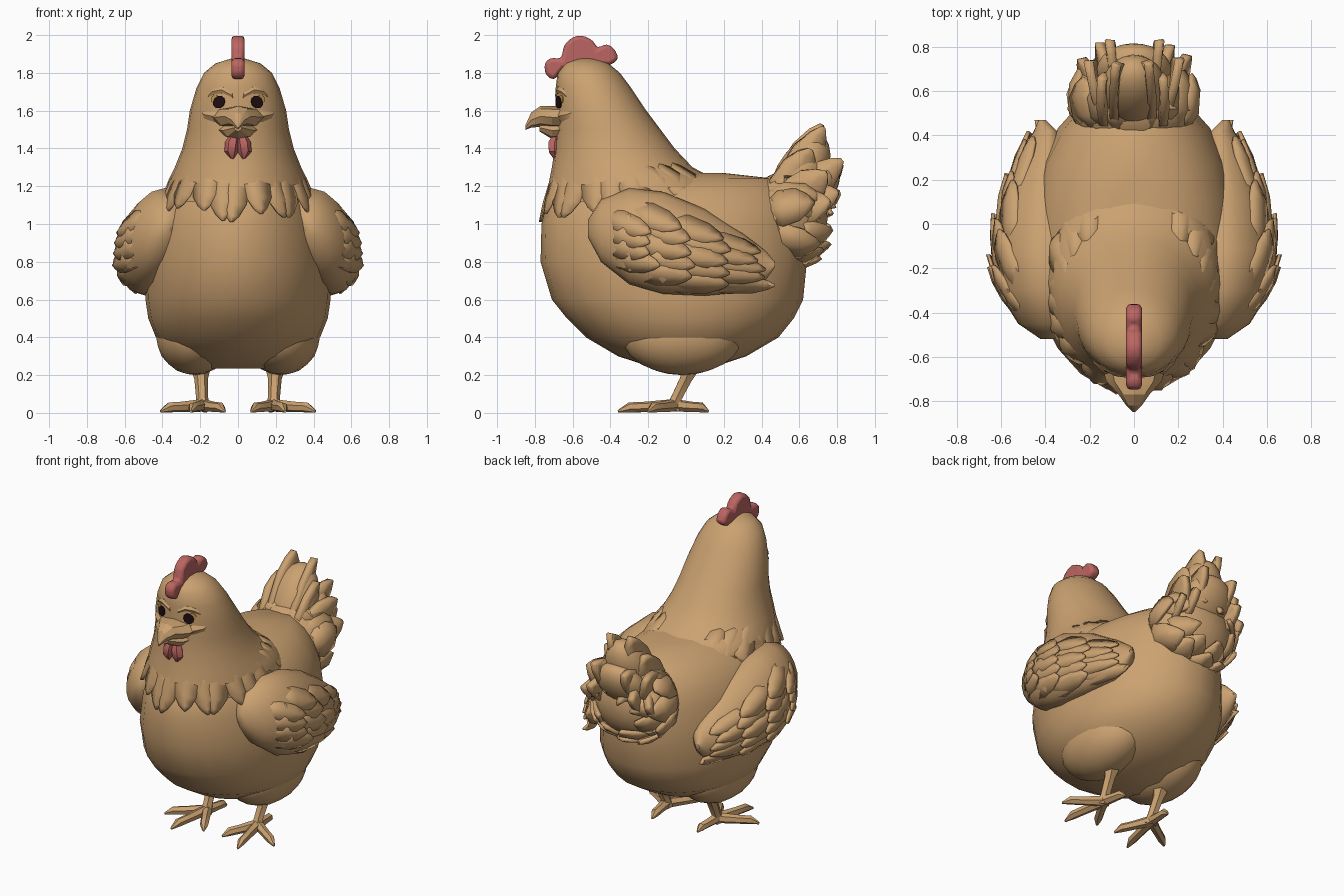
import bpy, bmesh, math, random
from mathutils import Vector as V, Matrix

random.seed(4)
if "Cube" in bpy.data.objects:
    bpy.data.objects.remove(bpy.data.objects["Cube"])


def material(name, rgb):
    m = bpy.data.materials.new(name)
    m.use_nodes = True
    m.diffuse_color = (*rgb, 1)
    m.node_tree.nodes["Principled BSDF"].inputs["Base Color"].default_value = (*rgb, 1)
    return m


TAN = material("tan_feather", (0.60, 0.36, 0.165))
RED = material("comb_red", (0.50, 0.13, 0.12))
DARK = material("eye_dark", (0.015, 0.004, 0.006))
AMBER = material("eye_amber", (0.50, 0.31, 0.08))


def finish(bm, name, mat, mirror=False, thick=0, angle=40, bevel=0):
    bmesh.ops.recalc_face_normals(bm, faces=bm.faces)
    me = bpy.data.meshes.new(name)
    bm.to_mesh(me)
    bm.free()
    me.materials.append(mat)
    ob = bpy.data.objects.new(name, me)
    bpy.context.collection.objects.link(ob)
    bpy.ops.object.select_all(action='DESELECT')
    ob.select_set(True)
    bpy.context.view_layer.objects.active = ob
    bpy.ops.object.shade_smooth_by_angle(angle=math.radians(angle))
    if thick:
        mod = ob.modifiers.new("thickness", 'SOLIDIFY')
        mod.thickness, mod.offset = thick, 0
    if bevel:
        mod = ob.modifiers.new("rounding", 'BEVEL')
        mod.width, mod.segments = bevel, 2
    if mirror:
        ob.modifiers.new("mirror", 'MIRROR')


def ring(c, a, b, n):
    angles = [2 * math.pi * i / n for i in range(n)]
    return [V(c) + V(a) * math.cos(t) + V(b) * math.sin(t) for t in angles]


def loft(bm, rings):
    rows = [[bm.verts.new(p) for p in r] for r in rings]
    n = len(rows[0])
    for lo, hi in zip(rows, rows[1:]):
        for i in range(n):
            bm.faces.new((lo[i], lo[(i + 1) % n], hi[(i + 1) % n], hi[i]))
    bm.faces.new(rows[0])
    bm.faces.new(rows[-1])


def tube(bm, points, radii, n=6):
    points = [V(p) for p in points]
    d = (points[-1] - points[0]).normalized()
    a = d.cross(V((0.3, 0.2, 1)) if abs(d.z) < 0.8 else V((0, 1, 0))).normalized()
    loft(bm, [ring(p, a * r, d.cross(a) * r, n) for p, r in zip(points, radii)])


def ball(bm, c, r, tilt=0):
    m = Matrix.Translation(c) @ Matrix.Rotation(tilt, 4, 'X') @ Matrix.Diagonal((*r, 1))
    bmesh.ops.create_icosphere(bm, subdivisions=3, radius=1, matrix=m)


def lookup(table, key):
    key = min(max(key, table[0][0]), table[-1][0])
    for lo, hi in zip(table, table[1:]):
        if key <= hi[0]:
            t = (key - lo[0]) / (hi[0] - lo[0])
            return [p + (q - p) * t for p, q in zip(lo[1:], hi[1:])]


def feather(bm, place, start, aim, length, width, lift=0.02):
    """Pointed blade rising out of the surface given by place(u, v, height)."""
    aim = V(aim).normalized()
    side = V((-aim.y, aim.x))
    old = None
    for t, w in ((0, .6), (.35, 1), (.7, .85), (.9, .45), (1, .08)):
        row = []
        for s in (-1, 0, 1):
            p = V(start) + aim * length * t + side * s * w * width
            row.append(bm.verts.new(place(p.x, p.y, (lift + .02) * t - .02 + (.006 if s == 0 else 0))))
        if old:
            for i in (0, 1):
                bm.faces.new((old[i], old[i + 1], row[i + 1], row[i]))
        old = row


# Body: height, front, back, half width
body = [(.235, -.16, .12, .19), (.3, -.36, .32, .32), (.4, -.53, .49, .435),
        (.5, -.63, .57, .475), (.6, -.71, .62, .49), (.8, -.77, .64, .485),
        (1.0, -.765, .63, .45), (1.1, -.74, .60, .405), (1.18, -.68, .55, .34),
        (1.24, -.5, .47, .24), (1.27, -.4, .2, .13)]
bm = bmesh.new()
loft(bm, [ring((0, (f + b) / 2, z), (w, 0, 0), (0, (b - f) / 2, 0), 24)
          for z, f, b, w in body])
finish(bm, "body", TAN)

bm = bmesh.new()
ball(bm, (.23, -.02, .41), (.205, .32, .21))
finish(bm, "thigh", TAN, mirror=True)

# Neck and head: height, front, back, half width
neck = [(1.0, -.765, .24, .41), (1.12, -.75, .23, .40), (1.2, -.73, .2, .38),
        (1.25, -.72, .13, .36), (1.3, -.71, .035, .335), (1.4, -.695, -.06, .295),
        (1.5, -.69, -.135, .27), (1.6, -.69, -.21, .255), (1.72, -.69, -.29, .22),
        (1.8, -.68, -.35, .18), (1.85, -.64, -.41, .12), (1.875, -.58, -.48, .04)]
bm = bmesh.new()
loft(bm, [ring((0, (f + b) / 2, z), (w, 0, 0), (0, (b - f) / 2, 0), 24)
          for z, f, b, w in neck[1:]])
finish(bm, "neck_and_head", TAN)


def on_neck(u, z, h):
    f, b, w = lookup(neck, z)
    a = u / .35
    return V(((w + h) * math.sin(a), (f + b) / 2 - ((b - f) / 2 + h) * math.cos(a), z))


bm = bmesh.new()
for i in range(19):
    u = (i / 18 - .5) * 1.7
    length = .3 - .1 * abs(u) + random.uniform(-.035, .035)
    feather(bm, on_neck, (u, 1.33), (random.uniform(-.15, .15), -1), length, .07, .006)
finish(bm, "neck_feathers", TAN, thick=.01)

# Wings: depth, bottom, top, inner side, outer side; LEAN tips the top inwards
LEAN = .05
wing = [(-.52, .93, 1.02, .36, .42), (-.45, .8, 1.13, .28, .52), (-.3, .68, 1.19, .27, .61),
        (-.12, .63, 1.17, .27, .635), (.1, .62, 1.08, .28, .60), (.3, .64, .95, .32, .52),
        (.42, .70, .86, .35, .45), (.47, .77, .8, .40, .43)]
bm = bmesh.new()
loft(bm, [ring(((i + o) / 2, y, (lo + hi) / 2), ((o - i) / 2, 0, 0),
               (-LEAN * (hi - lo) / .5, 0, (hi - lo) / 2), 16) for y, lo, hi, i, o in wing])
finish(bm, "wing", TAN, mirror=True)


def on_wing(y, z, h):
    lo, hi, i, o = lookup(wing, y)
    d = min(1, max(-1, (z - (lo + hi) / 2) / ((hi - lo) / 2)))
    x = (i + o) / 2 + (o - i) / 2 * math.sqrt(1 - d * d) - LEAN * (hi - lo) / .5 * d
    return V((x + h, y, z))


bm = bmesh.new()
for y, low, high, count, length, width in ((.06, .69, .93, 5, .36, .05), (-.1, .70, 1.02, 5, .34, .06),
                                           (-.26, .75, 1.08, 5, .3, .065), (-.4, .82, 1.04, 4, .24, .06)):
    for i in range(count):
        z = low + (high - low) * i / (count - 1)
        feather(bm, on_wing, (y + random.uniform(-.03, .03), z), (1, (.76 - z) * .9 - .1),
                length + random.uniform(-.04, .04), width, .018)
finish(bm, "wing_feathers", TAN, mirror=True, thick=.014)

# Tail: soft rump wrapped in feathers, with an upright fan above it
RUMP, SIZE = V((0, .53, 1.03)), V((.285, .22, .25))
bm = bmesh.new()
ball(bm, RUMP, SIZE)
ball(bm, (0, .6, 1.25), (.15, .13, .25), -.5)
ball(bm, (0, .69, 1.19), (.17, .1, .17), -.6)
finish(bm, "rump", TAN)


def on_rump(u, v, h):
    a, t = u / .25, v / .25
    return RUMP + V(((SIZE.x + h) * math.sin(a) * math.cos(t), (SIZE.y + h) * math.sin(t),
                     (SIZE.z + h) * math.cos(a) * math.cos(t)))


bm = bmesh.new()
for start, count, length in ((-.13, 11, .3), (.06, 8, .24)):
    for i in range(count):
        u = (i + .5) / count * math.tau * .25
        feather(bm, on_rump, (u, start), (random.uniform(-.2, .2), 1),
                length + random.uniform(-.04, .04), .1, .035)
finish(bm, "rump_feathers", TAN, thick=.025)

bm = bmesh.new()
for s in (-1, 1):
    for x, y, z, width in ((.05, .71, 1.525, .1), (.12, .64, 1.4, .11), (.08, .83, 1.33, .1),
                           (.18, .74, 1.27, .11), (.14, .82, 1.17, .1), (.21, .76, 1.1, .1)):
        tip = V((s * x, y, z)) + V([random.uniform(-.012, .012) for _ in range(3)])
        root = V((s * (.05 + x * .5), .48, 1.06))
        aim = (tip - root).normalized()
        out = V((s, .5, .4))
        out = (out - aim * out.dot(aim)).normalized()
        across = out.cross(aim)
        feather(bm, lambda u, v, h: root + aim * u + across * v + out * h,
                (0, 0), (1, 0), (tip - root).length, width)
finish(bm, "tail_feathers", TAN, thick=.04)

# Beak: depth, height, half width, half height
for name, rows in (("upper_beak", [(-.63, 1.565, .15, .06), (-.71, 1.565, .125, .06), (-.77, 1.57, .07, .055),
                                   (-.82, 1.55, .035, .04), (-.85, 1.51, .004, .012)]),
                   ("lower_beak", [(-.63, 1.5, .12, .05), (-.71, 1.495, .08, .045), (-.775, 1.51, .02, .02)])):
    bm = bmesh.new()
    loft(bm, [ring((0, y, z), (w, 0, 0), (0, 0, h), 8) for y, z, w, h in rows])
    finish(bm, name, TAN, angle=25)

# Eyes, brows and cheeks
for name, u, z, radius, height, mat in (("eye", .148, 1.645, .034, .008, DARK),
                                        ("eye_corner", .19, 1.662, .022, .005, AMBER)):
    bm = bmesh.new()
    c = on_neck(u, z, 0)
    side = (on_neck(u + .02, z, 0) - on_neck(u - .02, z, 0)).normalized()
    up = (on_neck(u, z + .02, 0) - on_neck(u, z - .02, 0)).normalized()
    out = side.cross(up)
    loft(bm, [ring(c + out * h, side * radius, up * radius, 10) for h in (0, height)])
    finish(bm, name, mat, mirror=True)

bm = bmesh.new()
tube(bm, [on_neck(u, z, -.008) for u, z in ((.04, 1.68), (.13, 1.71), (.22, 1.70), (.3, 1.66))],
     (.015, .02, .018, .005))
tube(bm, [on_neck(u, z, -.015) for u, z in ((.08, 1.56), (.17, 1.57), (.27, 1.58), (.34, 1.6))],
     (.03, .035, .025, .005))
finish(bm, "brow_and_cheek", TAN, mirror=True)

# Comb: extruded lobed outline
outline = [(-.70, 1.76), (-.745, 1.79), (-.75, 1.85), (-.72, 1.88), (-.66, 1.875), (-.645, 1.95),
           (-.60, 1.99), (-.55, 2.0), (-.49, 1.97), (-.47, 1.93), (-.42, 1.955), (-.38, 1.93),
           (-.355, 1.875), (-.40, 1.84), (-.55, 1.84), (-.65, 1.82)]
bm = bmesh.new()
face = bm.faces.new([bm.verts.new((-.035, y, z)) for y, z in outline])
new = bmesh.ops.extrude_face_region(bm, geom=[face])["geom"]
bmesh.ops.translate(bm, vec=(.07, 0, 0), verts=[g for g in new if isinstance(g, bmesh.types.BMVert)])
finish(bm, "comb", RED, bevel=.02)

bm = bmesh.new()
tube(bm, [(.015, -.68, 1.48), (.03, -.695, 1.43), (.036, -.695, 1.38), (.03, -.69, 1.345)],
     (.022, .038, .036, .012))
finish(bm, "wattle", RED, mirror=True)

# Legs with three front toes and one back toe
bm = bmesh.new()
tube(bm, [(.2, .03, .27), (.195, 0, .18), (.19, -.05, .08), (.19, -.07, .02)], (.065, .036, .032, .042))
for x, y in ((.25, -.36), (.41, -.2), (.07, -.27), (.17, .12)):
    tip, ankle = V((x, y, .008)), V((.19, -.06, .04))
    mid, knuckle = ankle.lerp(tip, .5), ankle.lerp(tip, .8)
    mid.z, knuckle.z = .032, .029
    tube(bm, [ankle, mid, knuckle, tip], (.034, .028, .027, .007))
finish(bm, "leg_and_toes", TAN, mirror=True)
